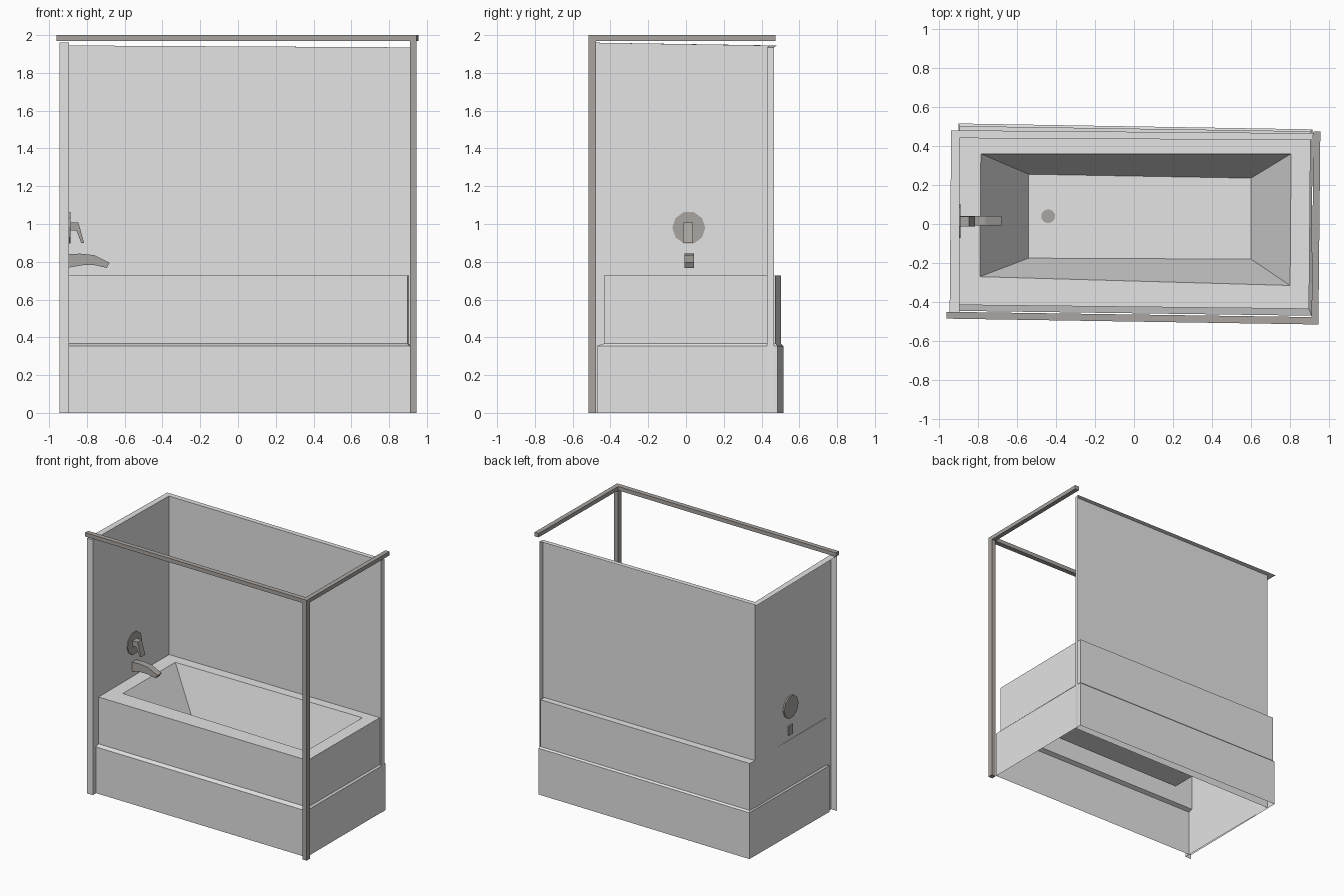
import bpy, bmesh, math
from mathutils import Matrix

if "Cube" in bpy.data.objects:
    bpy.data.objects.remove(bpy.data.objects["Cube"])


def material(name, rgb):
    m = bpy.data.materials.new(name)
    m.diffuse_color = (*rgb, 1)
    m.use_nodes = True
    m.node_tree.nodes["Principled BSDF"].inputs["Base Color"].default_value = m.diffuse_color
    return m


WHITE = material("pale grey", (0.77, 0.77, 0.77))
METAL = material("warm grey metal", (0.40, 0.375, 0.355))


def finish(name, bm, mat):
    me = bpy.data.meshes.new(name)
    bm.to_mesh(me)
    bm.free()
    me.materials.append(mat)
    ob = bpy.data.objects.new(name, me)
    bpy.context.collection.objects.link(ob)
    return ob


def prism(name, base, shift, mat):
    """Solid from a flat outline pushed along a vector."""
    bm = bmesh.new()
    face = bm.faces.new([bm.verts.new(p) for p in base])
    new = bmesh.ops.extrude_face_region(bm, geom=[face], use_keep_orig=True)["geom"]
    bmesh.ops.translate(bm, vec=shift, verts=[g for g in new if isinstance(g, bmesh.types.BMVert)])
    bmesh.ops.recalc_face_normals(bm, faces=bm.faces)
    return finish(name, bm, mat)


def disc(name, loc, r, depth, axis, mat):
    bm = bmesh.new()
    rot = Matrix.Rotation(math.pi / 2, 4, 'Y') if axis == 'X' else Matrix()
    bmesh.ops.create_cone(bm, cap_ends=True, segments=10, radius1=r, radius2=r, depth=depth,
                          matrix=Matrix.Translation(loc) @ rot)
    return finish(name, bm, mat)


# Tub: open-bottomed shell, stacked four-corner rings (front left, front right, back right, back left)
rings = [
    (0.00, [(-0.91, -0.445), (0.91, -0.47), (0.915, 0.485), (-0.90, 0.515)]),
    (0.355, [(-0.91, -0.445), (0.91, -0.47), (0.915, 0.485), (-0.90, 0.515)]),
    (0.367, [(-0.90, -0.415), (0.897, -0.435), (0.905, 0.475), (-0.893, 0.502)]),
    (0.727, [(-0.90, -0.415), (0.897, -0.435), (0.905, 0.475), (-0.893, 0.502)]),
    (0.727, [(-0.79, -0.27), (0.80, -0.315), (0.805, 0.36), (-0.785, 0.36)]),
    (0.32, [(-0.54, -0.175), (0.60, -0.18), (0.60, 0.235), (-0.54, 0.255)]),
]
bm = bmesh.new()
loops = [[bm.verts.new((x, y, z)) for x, y in pts] for z, pts in rings]
for a, b in zip(loops, loops[1:]):
    for i in range(4):
        j = (i + 1) % 4
        bm.faces.new((a[i], a[j], b[j], b[i]))
bm.faces.new(loops[-1])
finish("bathtub", bm, WHITE)

# Surround: thin wall sheets with flanges turned outward at the ends and top
path = [(-0.945, -0.485, 1.96), (-0.895, -0.485, 1.96), (-0.895, 0.44, 1.945),
        (0.915, 0.43, 1.935), (0.92, 0.465, 1.935)]
bm = bmesh.new()
low = [bm.verts.new((x, y, 0)) for x, y, z in path]
top = [bm.verts.new(p) for p in path]
for i in range(4):
    bm.faces.new((low[i + 1], low[i], top[i], top[i + 1]))
corner = bm.verts.new((-0.937, 0.48, 1.945))
bm.faces.new((top[0], top[1], top[2], corner))
bm.faces.new((top[2], top[3], top[4], corner))
bmesh.ops.recalc_face_normals(bm, faces=bm.faces)
for f in bm.faces:
    f.normal_update()
if sum(f.normal.z for f in bm.faces) < 0:
    bmesh.ops.reverse_faces(bm, faces=bm.faces)
finish("wall_surround", bm, WHITE)

# Frame: L-shaped top rail and corner post
rail = [(-0.96, -0.45), (-0.96, -0.485), (0.945, -0.515), (0.955, 0.475), (0.92, 0.475), (0.91, -0.477)]
prism("top_rail", [(x, y, 1.97) for x, y in rail], (0, 0, 0.03), METAL)
post = [(0.91, -0.477), (0.91, -0.515), (0.945, -0.515), (0.945, -0.477)]
prism("corner_post", [(x, y, 0) for x, y in post], (0, 0, 1.97), METAL)

# Fittings: side profiles extruded across y
spout = [(-0.905, 0.84), (-0.835, 0.843), (-0.76, 0.835), (-0.68, 0.795), (-0.695, 0.768),
         (-0.76, 0.782), (-0.82, 0.782), (-0.905, 0.768)]
prism("spout", [(x, -0.008, z) for x, z in spout], (0, 0.05, 0), METAL)
lever = [(-0.895, 1.008), (-0.845, 1.008), (-0.815, 0.90), (-0.83, 0.90), (-0.855, 0.965), (-0.895, 0.965)]
prism("tap_lever", [(x, -0.012, z) for x, z in lever], (0, 0.05, 0), METAL)
disc("tap_plate", (-0.897, 0.015, 0.98), 0.087, 0.018, 'X', METAL)
disc("drain", (-0.44, 0.04, 0.322), 0.036, 0.008, 'Z', METAL)
